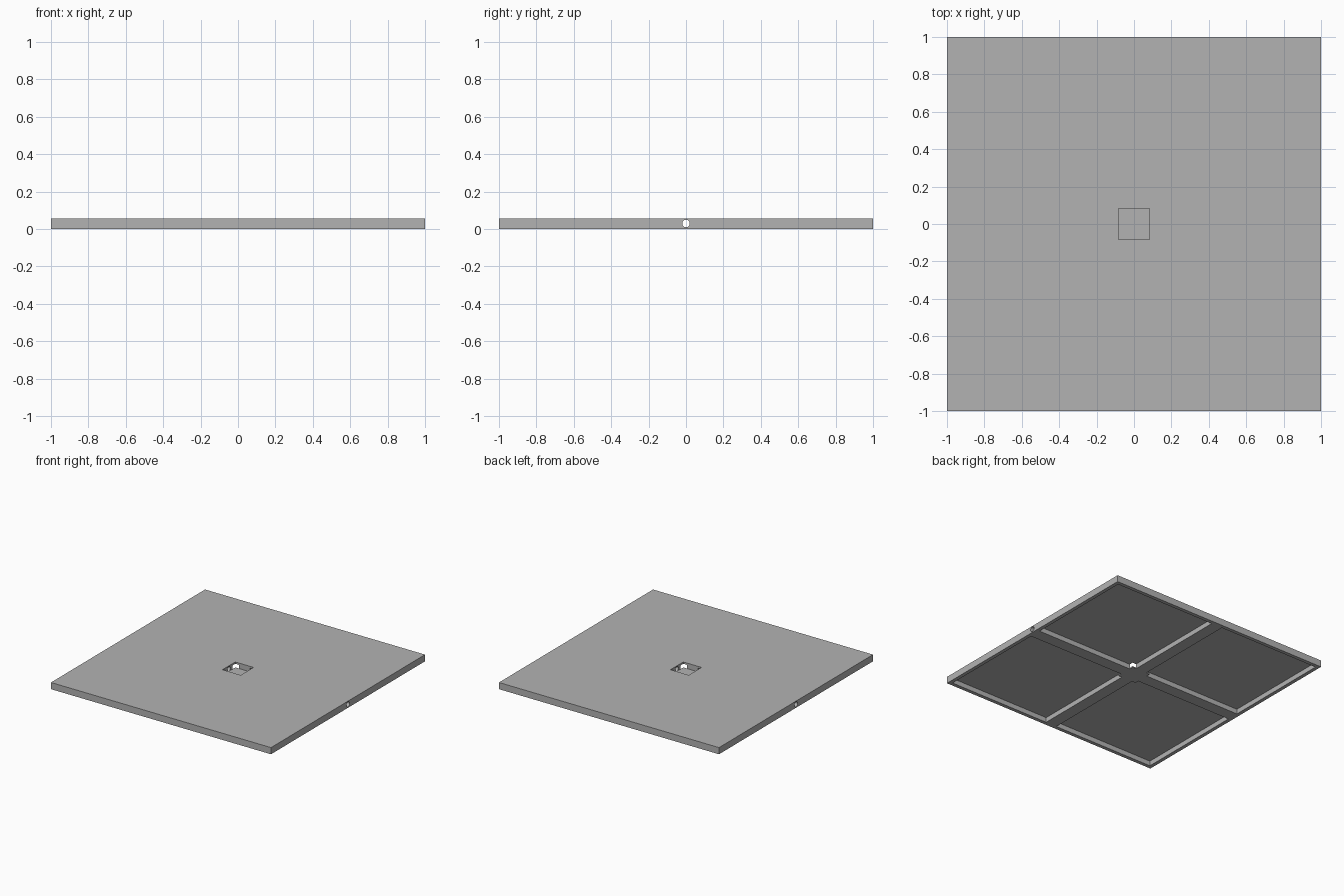
import bpy
import math

cube = bpy.data.objects.get("Cube")
if cube:
    bpy.data.objects.remove(cube, do_unlink=True)

HEIGHT = 0.055   # overall thickness
RIM = 0.97       # inner face of the rim
RIB = 0.05       # half width of the cross ribs
DEPTH = 0.04     # height of the recess ceiling
WELL = 0.083     # half width of the central well
FLOOR = 0.01     # thickness of the well floor

grey = bpy.data.materials.new("plain grey")
grey.use_nodes = True
colour = (0.45, 0.45, 0.45, 1)
grey.diffuse_color = colour
grey.node_tree.nodes["Principled BSDF"].inputs["Base Color"].default_value = colour


def box(name, low, high):
    """Axis-aligned box between two corners."""
    bpy.ops.mesh.primitive_cube_add(size=1)
    obj = bpy.context.object
    obj.name = name
    for v in obj.data.vertices:
        v.co = [(a + b) / 2 + c * (b - a) for a, b, c in zip(low, high, v.co)]
    obj.data.materials.append(grey)
    return obj


def cut(target, cutter):
    """Subtract the cutter and discard it."""
    mod = target.modifiers.new("cut", 'BOOLEAN')
    mod.operation = 'DIFFERENCE'
    mod.solver = 'EXACT'
    mod.object = cutter
    bpy.context.view_layer.objects.active = target
    bpy.ops.object.modifier_apply(modifier=mod.name)
    bpy.data.objects.remove(cutter, do_unlink=True)


# Square slab
slab = box("slab", (-1, -1, 0), (1, 1, HEIGHT))

# Four recesses underneath, leaving a rim and cross ribs
for sx in (-1, 1):
    for sy in (-1, 1):
        xs = sorted((sx * RIB, sx * RIM))
        ys = sorted((sy * RIB, sy * RIM))
        cut(slab, box("recess", (xs[0], ys[0], -0.1), (xs[1], ys[1], DEPTH)))

# Central well, open at the corners below the top sheet
cut(slab, box("well", (-WELL, -WELL, -0.1), (WELL, WELL, 0.2)))

# Round bore along the rib from side to side
bpy.ops.mesh.primitive_cylinder_add(vertices=32, radius=0.02, depth=3,
                                    location=(0, 0, 0.029),
                                    rotation=(0, math.pi / 2, 0))
bore = bpy.context.object
bore.data.materials.append(grey)
cut(slab, bore)

# Floor of the well
box("well_floor", (-WELL, -WELL, 0), (WELL, WELL, FLOOR))

# Smooth the bore only; all the flat edges stay sharp
bpy.ops.object.select_all(action='DESELECT')
slab.select_set(True)
bpy.context.view_layer.objects.active = slab
bpy.ops.object.shade_smooth_by_angle(angle=math.radians(30))
